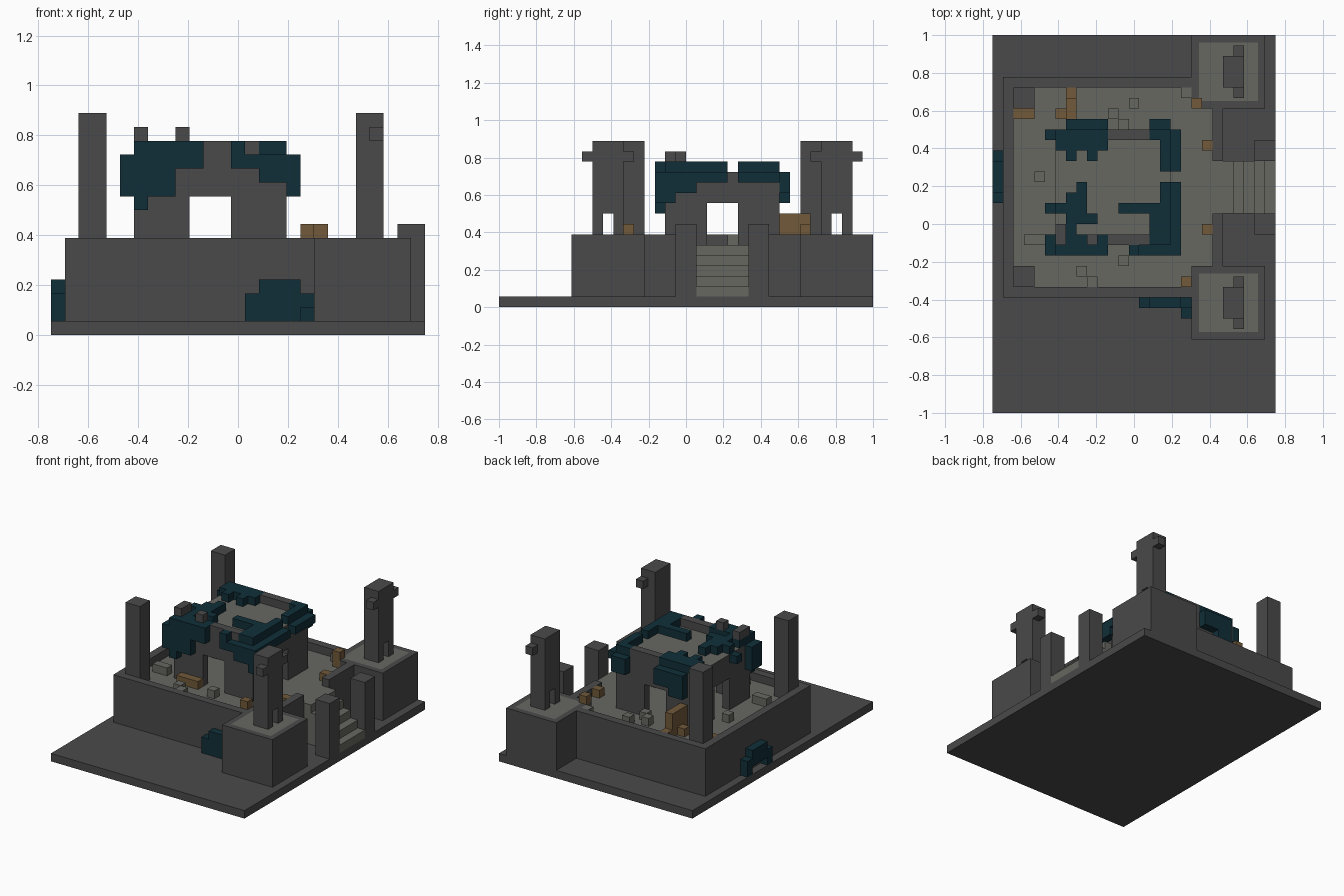
import bpy
import bmesh
from mathutils import Vector

cube = bpy.data.objects.get("Cube")
if cube:
    bpy.data.objects.remove(cube, do_unlink=True)

UNIT = 1 / 18                      # edge of one block
ORIGIN = Vector((-0.75, -1.0, 0))  # block grid corner


def make_material(name, red, green, blue):
    material = bpy.data.materials.new(name)
    material.use_nodes = True
    colour = (red, green, blue, 1)
    material.diffuse_color = colour
    shader = next(n for n in material.node_tree.nodes if n.type == 'BSDF_PRINCIPLED')
    shader.inputs["Base Color"].default_value = colour
    return material


dark_stone = make_material("dark stone", .068, .068, .068)
pale_stone = make_material("pale stone", .135, .135, .12)
foliage = make_material("dark teal foliage", .005, .028, .04)
wood = make_material("brown wood", .165, .1, .042)


def add_box(mesh, x0, x1, y0, y1, z0, z1):
    """Add one cuboid measured in blocks."""
    low, high = Vector((x0, y0, z0)), Vector((x1, y1, z1))
    created = bmesh.ops.create_cube(mesh, size=1)
    for vert in created["verts"]:
        place = (low + high) / 2 + vert.co * (high - low)
        vert.co = ORIGIN + place * UNIT


def build(name, material, boxes, top_material=None, border=0):
    """Make an object from cuboids, optionally with a recoloured top face."""
    mesh = bmesh.new()
    for box in boxes:
        add_box(mesh, *box)
    mesh.normal_update()
    if top_material:
        tops = [face for face in mesh.faces if face.normal.z > .9]
        if border:
            bmesh.ops.inset_individual(mesh, faces=tops, thickness=border * UNIT)
        for face in tops:
            face.material_index = 1
    data = bpy.data.meshes.new(name)
    mesh.to_mesh(data)
    mesh.free()
    data.materials.append(material)
    if top_material:
        data.materials.append(top_material)
    thing = bpy.data.objects.new(name, data)
    bpy.context.collection.objects.link(thing)
    return thing


def cells(places, bottom, top):
    """Single-block columns sharing one height range."""
    return [(x, x + 1, y, y + 1, bottom, top) for x, y in places]


def layer(areas, bottom, top):
    """Rectangular areas sharing one height range."""
    return [(*area, bottom, top) for area in areas]


# Ground plate, platform with pale floor, and its raised rim
build("ground_plate", dark_stone, [(0, 27, 0, 36, 0, 1)])
build("platform", dark_stone, [(1, 22, 11, 32, 1, 6)], pale_stone)
rim_areas = [(1, 19, 11, 12), (1, 19, 31, 32), (1, 2, 12, 31),
             (21, 22, 14, 19), (21, 22, 24, 29)]
build("platform_rim", dark_stone, layer(rim_areas, 6, 7))

# Two corner bastions, each with a pierced pillar and side knobs
for side, start in (("right", 7), ("left", 29)):
    build(side + "_bastion", dark_stone,
          [(19, 26, start, start + 7, 1, 7)], pale_stone, border=1)
    base = start + 2
    parts = [(22, 24, base, base + 1, 7, 9), (22, 24, base + 2, base + 3, 7, 9),
             (22, 24, base, base + 3, 9, 16)]
    parts += cells([(23, base - 1), (23, base + 3)], 14, 15)
    build(side + "_bastion_pillar", dark_stone, parts)

# Plain pillars on the far corners
for side, start in (("right", 12), ("left", 29)):
    build(side + "_corner_pillar", dark_stone, [(2, 4, start, start + 2, 6, 16)])

# Staircase and gate posts
steps = [(22 + n, 23 + n, 19, 24, 1, 6 - n) for n in range(5)]
# each tread is one block lower than the one before
steps = [(x0, x1, y0, y1, z0, z1) for x0, x1, y0, y1, z0, z1 in steps if z1 > z0]
build("staircase", pale_stone, steps)
build("fallen_step_block", pale_stone, cells([(26, 21)], 1, 2))
for side, start in (("right", 17), ("left", 24)):
    build(side + "_gate_post", dark_stone, [(25, 27, start, start + 2, 1, 8)])

# Ruined hall: four arched walls under a pale flat roof
west, east, south, north = 6, 17, 16, 27
walls = []
for y in (south, north - 1):
    walls += [(west, 10, y, y + 1, 6, 12), (13, east, y, y + 1, 6, 12),
              (10, 13, y, y + 1, 10, 12)]
for x in (west, east - 1):
    walls += [(x, x + 1, south + 1, 20, 6, 12), (x, x + 1, 23, north - 1, 6, 12),
              (x, x + 1, 20, 23, 10, 12)]
build("hall_walls", dark_stone, walls)
build("hall_roof", dark_stone, [(west, east, south, north, 12, 13)], pale_stone)
build("broken_parapet", dark_stone,
      layer([(11, 15, north - 1, north), (11, 15, south, south + 1)], 13, 14))
build("parapet_stubs", dark_stone, cells([(6, 16), (6, 17), (9, 16)], 14, 15))

# Foliage lying on the roof
roof_areas = [
    (6, 11, 25, 27), (7, 8, 24, 25), (9, 10, 24, 25),
    (15, 17, 26, 27), (16, 17, 23, 26),
    (15, 17, 16, 19), (16, 17, 19, 22), (12, 16, 19, 20),
    (8, 9, 21, 22), (7, 9, 20, 21), (6, 9, 19, 20),
    (7, 10, 18, 19), (6, 8, 17, 18), (6, 11, 16, 17)]
build("roof_foliage", foliage, layer(roof_areas, 13, 14))

# Foliage hanging down each wall of the hall
build("front_hanging_foliage", foliage, [
    (6, 9, 15, 16, 10, 14), (6, 7, 15, 16, 9, 10), (9, 11, 15, 16, 12, 14),
    (5, 6, 15, 17, 10, 13), (13, 17, 15, 16, 12, 13), (13, 14, 15, 16, 13, 14),
    (15, 17, 15, 16, 11, 12)])
build("stair_side_hanging_foliage", foliage, [
    (17, 18, 15, 19, 11, 13), (17, 18, 15, 17, 10, 11),
    (17, 18, 19, 22, 12, 13), (17, 18, 23, 27, 12, 13)])
build("back_hanging_foliage", foliage, [
    (7, 11, 27, 28, 11, 13), (7, 9, 27, 28, 10, 11), (15, 17, 27, 28, 11, 13)])
build("far_side_hanging_foliage", foliage, [
    (5, 6, 26, 27, 11, 13), (5, 6, 19, 20, 12, 13)])

# Bushes climbing the platform
build("front_bush", foliage, [
    (14, 15, 10, 11, 1, 3), (15, 18, 10, 11, 1, 4),
    (18, 19, 10, 11, 1, 3), (18, 19, 9, 10, 1, 2)])
build("far_side_bush", foliage, [
    (0, 1, 20, 21, 1, 3), (0, 1, 21, 24, 2, 4), (0, 1, 24, 25, 1, 3)])

# Wooden crates and planks
build("floor_planks", wood, layer([(2, 4, 28, 29), (7, 10, 15, 16)], 6, 7))
build("plank_ends", wood, cells([(6, 28), (7, 30)], 6, 7))
build("tall_crate", wood, [(7, 8, 27, 30, 6, 9)])
build("small_crates", wood, cells([(20, 25), (20, 17)], 6, 7))
build("corner_crates", wood, cells([(18, 12), (19, 29)], 6, 8))

# Loose stone blocks on the floor
rubble = [(4, 22), (11, 28), (12, 27), (13, 29), (8, 13), (9, 12),
          (12, 14), (3, 16), (4, 16), (18, 30)]
build("loose_blocks", pale_stone, cells(rubble, 6, 7))
